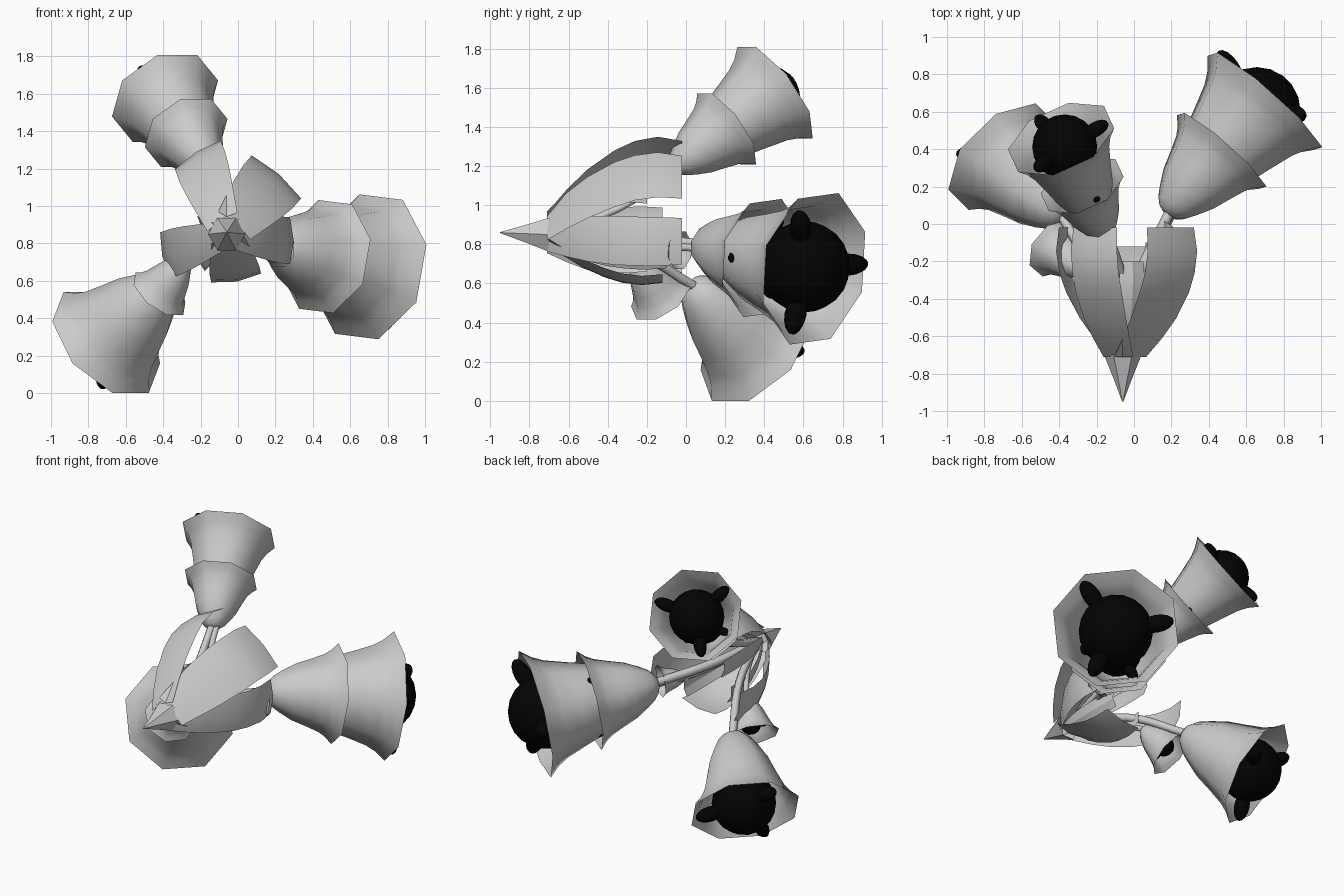
import bpy, bmesh, math
from mathutils import Vector, Matrix

if "Cube" in bpy.data.objects:
    bpy.data.objects.remove(bpy.data.objects["Cube"])


def material(name, c):
    m = bpy.data.materials.new(name)
    m.diffuse_color = (c, c, c, 1)
    m.use_nodes = True
    m.node_tree.nodes["Principled BSDF"].inputs["Base Color"].default_value = m.diffuse_color
    return m


GREY = material("light_grey", 0.6)
BLACK = material("black", 0.001)


def finish(bm, name, mat, angle=50):
    me = bpy.data.meshes.new(name)
    bm.to_mesh(me)
    bm.free()
    me.materials.append(mat)
    ob = bpy.data.objects.new(name, me)
    bpy.context.collection.objects.link(ob)
    bpy.context.view_layer.objects.active = ob
    for o in bpy.context.selected_objects:
        o.select_set(False)
    ob.select_set(True)
    bpy.ops.object.shade_smooth_by_angle(angle=math.radians(angle))
    return ob


def frame(a, b):
    """Axis plus two perpendicular directions, the first pointing up."""
    ax = (b - a).normalized()
    u = (Vector((0, 0, 1)) - ax * ax.z).normalized()
    return ax, u, ax.cross(u)


# Open surface of revolution between two points
def lathe(name, a, b, radius, profile, sides=8, spin=0.5):
    a, b = Vector(a), Vector(b)
    ax, u, v = frame(a, b)
    bm = bmesh.new()
    rings = []
    for t, r in profile:
        ring = []
        for i in range(sides):
            w = 2 * math.pi * (i + spin) / sides
            ring.append(bm.verts.new(a.lerp(b, t) + (u * math.cos(w) + v * math.sin(w)) * r * radius))
        rings.append(ring)
    bm.faces.new(rings[0])
    for p, q in zip(rings, rings[1:]):
        for i in range(sides):
            j = (i + 1) % sides
            bm.faces.new((p[i], p[j], q[j], q[i]))
    bmesh.ops.recalc_face_normals(bm, faces=bm.faces)
    return finish(bm, name, GREY)


BELL = [(0, .1), (.03, .2), (.1, .31), (.22, .42), (.4, .56), (.6, .66), (.8, .77), (.9, .86), (1, 1)]


# Round clapper with three knobs around the bell axis
def clapper(name, a, b, r, turn):
    ax, u, v = frame(a, b)
    bm = bmesh.new()
    bmesh.ops.create_icosphere(bm, subdivisions=3, radius=r, matrix=Matrix.Translation(b))
    for k in range(3):
        w = math.radians(turn + 120 * k)
        d = (u * math.cos(w) + v * math.sin(w) + ax * 0.28).normalized()
        rot = d.to_track_quat('Z', 'Y').to_matrix().to_4x4()
        mat = Matrix.Translation(b + d * r * 1.15) @ rot @ Matrix.Diagonal((.24, .24, .48, 1))
        bmesh.ops.create_uvsphere(bm, u_segments=10, v_segments=8, radius=r, matrix=mat)
    finish(bm, name, BLACK)


def bell(name, a, b, radius, turn, depth=0.9, size=0.57, spin=0.5):
    a, b = Vector(a), Vector(b)
    lathe(name, a, b, radius, BELL, spin=spin)
    clapper(name + "_clapper", a, a.lerp(b, depth), radius * size, turn)


# Small bell with a larger one growing out of it
def double_bell(name, a, b, radius, turn, inner_turn, split, spin):
    a, b = Vector(a), Vector(b)
    bell(name + "_inner", a, a.lerp(b, split), radius * 0.78, inner_turn, 0.84, 0.48, spin)
    bell(name + "_outer", a.lerp(b, 0.17), b, radius, turn, spin=spin)


double_bell("right_bell", (.175, .055, .80), (.70, .655, .675), .41, 35, 90, .56, .62)
double_bell("top_bell", (-.155, -.06, 1.19), (-.39, .455, 1.575), .305, 75, 15, .52, .5)
bell("lower_bell", (-.38, .03, .59), (-.705, .36, .27), .355, 90)
bell("small_lower_bell", (-.28, -.25, .71), (-.42, -.13, .53), .172, 60, .72, .38)
bell("small_right_bell", (.12, -.17, .78), (.22, -.03, .77), .105, 30, .65, .34)


# Bent stems
def stem(name, pts, r):
    cu = bpy.data.curves.new(name, 'CURVE')
    cu.dimensions = '3D'
    cu.bevel_depth = r
    cu.bevel_resolution = 1
    cu.use_fill_caps = True
    cu.resolution_u = 5
    sp = cu.splines.new('BEZIER')
    sp.bezier_points.add(len(pts) - 1)
    for p, co in zip(sp.bezier_points, pts):
        p.co = co
        p.handle_left_type = p.handle_right_type = 'AUTO'
    cu.materials.append(GREY)
    bpy.context.collection.objects.link(bpy.data.objects.new(name, cu))


ROOT = (-.06, -.72, .86)
stem("right_stem_a", [ROOT, (.02, -.3, .84), (.20, .08, .80)], .028)
stem("right_stem_b", [ROOT, (.06, -.25, .80), (.22, .09, .78)], .022)
stem("top_stem_a", [ROOT, (-.1, -.35, 1.0), (-.17, -.03, 1.21)], .026)
stem("top_stem_b", [ROOT, (-.05, -.35, .98), (-.14, -.03, 1.2)], .02)
stem("lower_stem", [ROOT, (-.2, -.3, .78), (-.39, .05, .58)], .026)
stem("small_lower_stem", [ROOT, (-.16, -.45, .80), (-.29, -.24, .70)], .018)
stem("small_right_stem", [ROOT, (0, -.4, .82), (.13, -.16, .78)], .018)

# Pointed tip where everything gathers
lathe("tip_cone", (-.06, -.95, .86), (-.06, -.70, .85), .1, [(0, .03), (.5, .5), (1, 1)], sides=6)


# Ribbon leaf: follows a radial profile along y, bowed across its width
def leaf(name, angle, reach, width, end=-.02, tilt=0):
    w = math.radians(angle)
    out = Vector((math.cos(w), 0, math.sin(w)))
    w += math.radians(tilt)
    side = Vector((-math.sin(w), 0, math.cos(w)))
    bm = bmesh.new()
    rows = []
    for t, r, wid in [(0, .17, .65), (.15, .42, .8), (.3, .63, .92), (.5, .84, 1),
                      (.65, .95, 1), (.82, 1, 1), (1, .96, .95)]:
        c = Vector((-.06, -.71 + t * (end + .71), .85)) + out * r * reach
        rows.append([bm.verts.new(c + side * s * wid * width / 2 + out * bow)
                     for s, bow in ((-1, -.01), (0, .01), (1, -.01))])
    for p, q in zip(rows, rows[1:]):
        for i in range(2):
            bm.faces.new((p[i], p[i + 1], q[i + 1], q[i]))
    finish(bm, name, GREY, 30)


leaf("upper_right_leaf", 49, .415, .35)
leaf("upper_left_leaf", 110, .46, .29, tilt=12)
leaf("right_leaf", -6, .35, .25, tilt=6)
leaf("bottom_leaf", -78, .25, .27, end=-.12, tilt=-2)
leaf("left_leaf", 199, .355, .25, tilt=-5)
# Narrow leaves filling the middle
leaf("inner_leaf_a", 75, .20, .14, end=-.2)
leaf("inner_leaf_b", 150, .17, .13, end=-.12, tilt=40)
leaf("inner_leaf_c", 225, .20, .13, end=-.2, tilt=-30)
leaf("inner_leaf_d", 10, .18, .15, end=-.25, tilt=50)
leaf("inner_leaf_e", -40, .19, .13, end=-.1, tilt=30)
